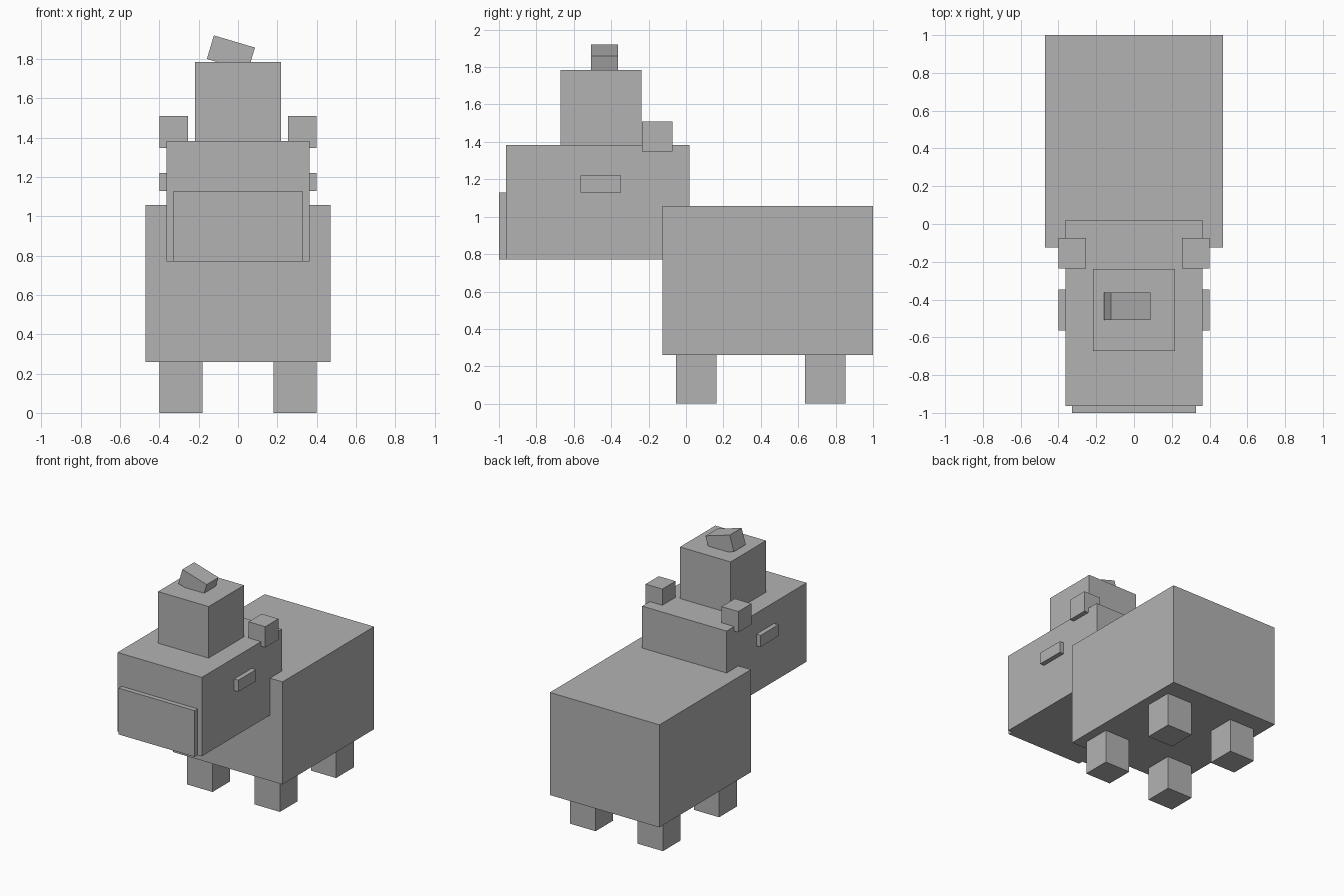
import bpy
import math

cube = bpy.data.objects.get("Cube")
if cube:
    bpy.data.objects.remove(cube, do_unlink=True)

# Single flat grey
grey = bpy.data.materials.new("plain grey")
grey.use_nodes = True
colour = (0.45, 0.45, 0.45, 1)
grey.diffuse_color = colour
grey.node_tree.nodes["Principled BSDF"].inputs["Base Color"].default_value = colour


def box(name, x, y, z, tilt=0):
    """Box between the (low, high) limits on each axis, tilted about y."""
    centre = [(a + b) / 2 for a, b in (x, y, z)]
    bpy.ops.mesh.primitive_cube_add(size=1, location=centre, rotation=(0, tilt, 0))
    part = bpy.context.object
    part.name = name
    part.scale = [b - a for a, b in (x, y, z)]
    part.data.materials.append(grey)
    return part


def pair(name, x, y, z):
    """Mirrored boxes on the left (+x) and right (-x)."""
    box("left_" + name, x, y, z)
    box("right_" + name, (-x[1], -x[0]), y, z)


# Body and head
box("body", (-0.471, 0.471), (-0.125, 1.0), (0.26, 1.058))
box("head", (-0.363, 0.363), (-0.963, 0.02), (0.77, 1.384))
box("snout", (-0.327, 0.327), (-1.0, -0.963), (0.77, 1.13))

# Legs
pair("front_leg", (0.181, 0.399), (-0.054, 0.163), (0, 0.26))
pair("back_leg", (0.181, 0.399), (0.636, 0.853), (0, 0.26))

# Eyes and ears
pair("eye", (0.363, 0.399), (-0.565, -0.347), (1.13, 1.22))
pair("ear", (0.255, 0.399), (-0.235, -0.073), (1.348, 1.51))

# Block on the head with a tilted piece on top
box("head_block", (-0.218, 0.218), (-0.672, -0.237), (1.384, 1.785))
box("tilted_top", (-0.145, 0.073), (-0.508, -0.363), (1.767, 1.892),
    tilt=math.radians(16.5))
